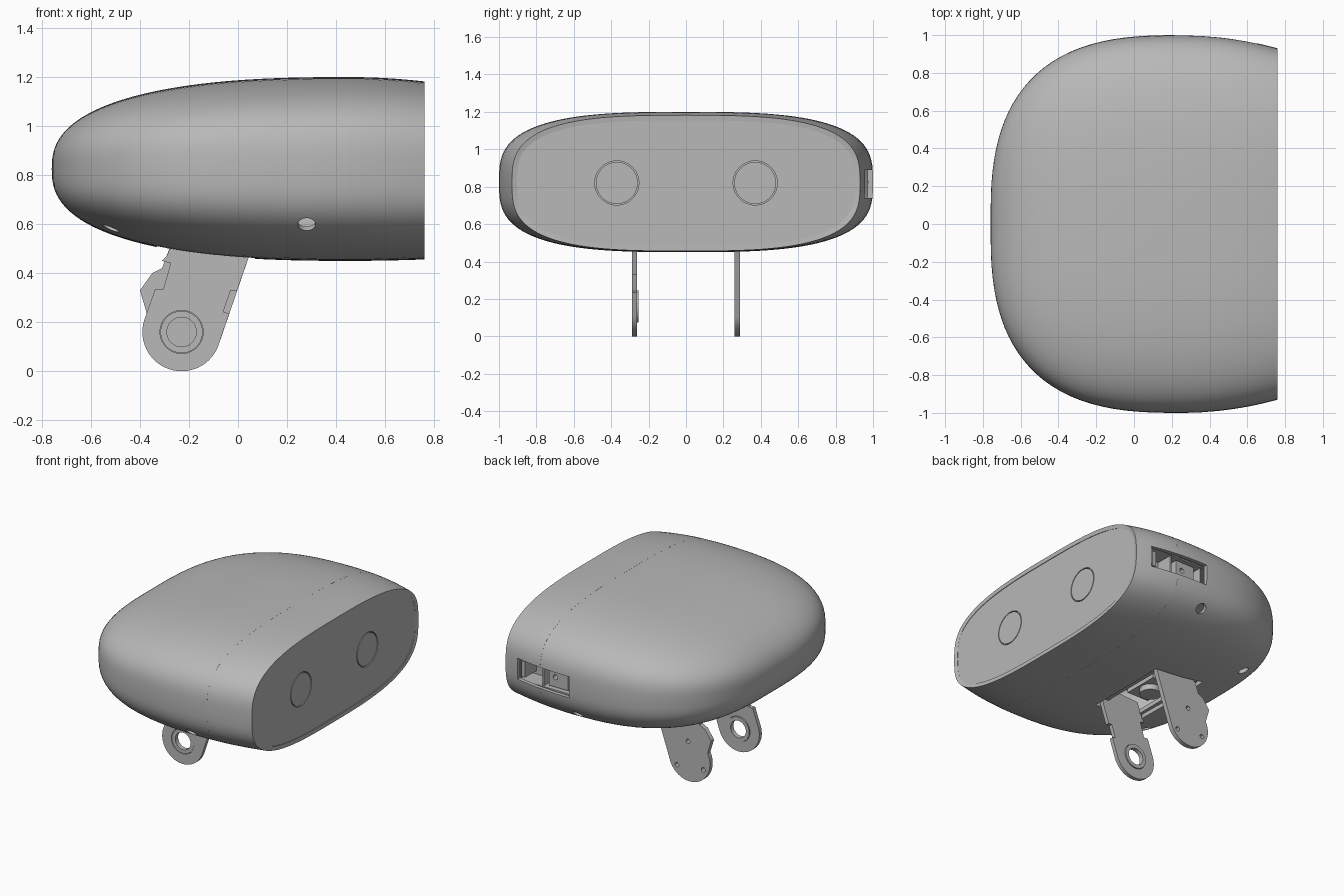
import bpy, bmesh, math
from mathutils import Vector

cube = bpy.data.objects.get("Cube")
if cube:
    bpy.data.objects.remove(cube, do_unlink=True)

grey = bpy.data.materials.new("plain grey")
grey.use_nodes = True
COLOR = (0.48, 0.48, 0.48, 1)
grey.diffuse_color = COLOR
grey.node_tree.nodes["Principled BSDF"].inputs["Base Color"].default_value = COLOR


def make(name, bm, smooth=False):
    bm.normal_update()
    bmesh.ops.recalc_face_normals(bm, faces=bm.faces)
    mesh = bpy.data.meshes.new(name)
    bm.to_mesh(mesh)
    bm.free()
    obj = bpy.data.objects.new(name, mesh)
    bpy.context.collection.objects.link(obj)
    mesh.materials.append(grey)
    if smooth:
        shade(obj)
    return obj


def activate(obj):
    bpy.ops.object.select_all(action='DESELECT')
    obj.select_set(True)
    bpy.context.view_layer.objects.active = obj


def shade(obj):
    activate(obj)
    bpy.ops.object.shade_smooth_by_angle(angle=math.radians(30))


def box(name, lo, hi):
    bm = bmesh.new()
    bmesh.ops.create_cube(bm, size=1)
    for v in bm.verts:
        v.co = [l + (c + 0.5) * (h - l) for c, l, h in zip(v.co, lo, hi)]
    return make(name, bm)


def cylinder(name, centre, axis, radius, depth, sides=40):
    bm = bmesh.new()
    bmesh.ops.create_cone(bm, cap_ends=True, segments=sides, radius1=radius,
                          radius2=radius, depth=depth)
    turn = Vector(axis).to_track_quat('Z', 'Y')
    for v in bm.verts:
        v.co = turn @ v.co + Vector(centre)
    return make(name, bm, True)


def cut(obj, cutter):
    activate(obj)
    mod = obj.modifiers.new("cut", 'BOOLEAN')
    mod.operation, mod.solver, mod.object = 'DIFFERENCE', 'EXACT', cutter
    bpy.ops.object.modifier_apply(modifier=mod.name)
    bpy.data.objects.remove(cutter, do_unlink=True)


# Pod cross-sections: superellipses swept along x
NOSE, SEAM, FACE, MID = -0.76, 0.45, 0.76, 0.825
SIDES = 112


def swell(x, peak, power):
    u = max(0, (peak - x) / (peak - NOSE))
    return max(0, 1 - u ** power) ** (1 / power)


def section(x, shrink=0):
    w, h, mid = swell(x, 0.25, 2.75), 0.375 * swell(x, SEAM, 2.5), MID
    if x > 0.25:
        w -= 0.07 * ((x - 0.25) / 0.51) ** 2
    if x > SEAM:
        drop = ((x - SEAM) / 0.31) ** 2
        h -= 0.012 * drop
        mid -= 0.006 * drop
    pts = []
    for i in range(SIDES):
        a = math.tau * i / SIDES
        c, s = math.cos(a), math.sin(a)
        pts.append((x, (w - shrink) * math.copysign(abs(c) ** 0.65, c),
                    mid + (h - shrink) * math.copysign(abs(s) ** 0.65, s)))
    return pts


def loft(bm, rings):
    loops = [[bm.verts.new(p) for p in r] for r in rings]
    for a, b in zip(loops, loops[1:]):
        for i in range(SIDES):
            j = (i + 1) % SIDES
            bm.faces.new((a[i], a[j], b[j], b[i]))
    return loops


def hollow(obj):
    activate(obj)
    mod = obj.modifiers.new("wall", 'SOLIDIFY')
    mod.thickness, mod.offset = 0.028, -1
    bpy.ops.object.modifier_apply(modifier=mod.name)


# Rear shell with rounded nose
GAP = 0.0002
bm = bmesh.new()
rings = [section(NOSE + (SEAM - GAP - NOSE) * (i / 30) ** 2.3) for i in range(2, 31)]
loops = loft(bm, rings)
tip = bm.verts.new((NOSE, 0, MID))
for i in range(SIDES):
    bm.faces.new((tip, loops[0][(i + 1) % SIDES], loops[0][i]))
rear_shell = make("rear_shell", bm)
hollow(rear_shell)

# Front shell band
bm = bmesh.new()
loft(bm, [section(SEAM + GAP + (FACE - SEAM - GAP) * i / 8) for i in range(9)])
front_shell = make("front_shell", bm)
hollow(front_shell)

# Recessed face plate with two ring grooves
bm = bmesh.new()
loops = loft(bm, [section(FACE - 0.03, 0.022), section(FACE - 0.008, 0.022)])
for loop in (loops[0], loops[-1]):
    bm.faces.new(loop)
face_plate = make("face_plate", bm)
for y in (-0.37, 0.37):
    cut(face_plate, cylinder("lens_cut", (FACE, y, 0.82), (1, 0, 0), 0.118, 0.08, 64))
    cylinder("lens_disc", (FACE - 0.02, y, 0.82), (1, 0, 0), 0.112, 0.024, 64)
    cylinder("lens_back", (FACE - 0.04, y, 0.82), (1, 0, 0), 0.14, 0.018, 64)
shade(face_plate)

# Side window, underside slot and drain holes
for shell in (rear_shell, front_shell):
    cut(shell, box("window_cut", (0.215, 0.9, 0.74), (0.65, 1.1, 0.89)))
cut(rear_shell, box("slot_cut", (-0.33, -0.31, 0.3), (0.07, 0.31, 0.6)))
for s, x in ((-1, 0.28), (1, 0.2)):
    cut(rear_shell, cylinder("hole_cut", (x, s * 0.92, 0.6), (0, s, -0.6), 0.036, 0.18))
    cut(rear_shell, cylinder("hole_cut", (-0.52, s * 0.5, 0.58), (-0.3, s * 0.4, -1), 0.036, 0.14))
shade(rear_shell)
shade(front_shell)

# Socket bay behind the window
box("bay_back", (0.205, 0.79, 0.72), (0.66, 0.81, 0.91))
for z in (0.725, 0.895):
    box("bay_shelf", (0.205, 0.8, z), (0.66, 0.94, z + 0.01))
for x in (0.205, 0.46, 0.645):
    box("bay_wall", (x, 0.8, 0.73), (x + 0.012, 0.93, 0.9))
socket = box("socket_block", (0.27, 0.811, 0.75), (0.42, 0.93, 0.88))
cut(socket, cylinder("socket_cut", (0.37, 0.93, 0.82), (0, 1, 0), 0.018, 0.08, 20))
box("end_clip", (0.6, 0.811, 0.76), (0.63, 0.94, 0.87))

# Leg plates: tilted outlines with a round foot
FOOT = (-0.23, 0.16)


def plate(name, left, right, y0, y1):
    arc = [math.radians(161 + 180 * i / 32) for i in range(33)]
    foot = [(FOOT[0] + 0.16 * math.cos(a), FOOT[1] + 0.16 * math.sin(a)) for a in arc]
    bm = bmesh.new()
    face = bm.faces.new([bm.verts.new((x, y0, z)) for x, z in left + foot + right])
    ext = bmesh.ops.extrude_face_region(bm, geom=[face], use_keep_orig=True)["geom"]
    bmesh.ops.translate(bm, vec=(0, y1 - y0, 0),
                        verts=[g for g in ext if isinstance(g, bmesh.types.BMVert)])
    return make(name, bm)


bearing_leg = plate("bearing_leg",
                    [(-0.25, 0.58), (-0.29, 0.47), (-0.31, 0.45), (-0.275, 0.44),
                     (-0.305, 0.335), (-0.338, 0.335)],
                    [(-0.036, 0.235), (-0.06, 0.243), (-0.03, 0.33), (-0.003, 0.33),
                     (0.09, 0.6)], -0.29, -0.262)
cut(bearing_leg, cylinder("bore_cut", (FOOT[0], -0.27, FOOT[1]), (0, 1, 0), 0.088, 0.1, 48))
bearing = cylinder("bearing_ring", (FOOT[0], -0.271, FOOT[1]), (0, 1, 0), 0.086, 0.032, 48)
cut(bearing, cylinder("bore_cut", (FOOT[0], -0.27, FOOT[1]), (0, 1, 0), 0.06, 0.1, 48))
shade(bearing)
shade(bearing_leg)

horn_leg = plate("horn_leg",
                 [(-0.25, 0.58), (-0.31, 0.42), (-0.35, 0.4), (-0.4, 0.33), (-0.372, 0.235)],
                 [(0.09, 0.6)], 0.258, 0.29)
for k in range(3):
    a = math.radians(85 + 120 * k)
    cut(horn_leg, cylinder("screw_cut", (FOOT[0] + 0.12 * math.cos(a), 0.27,
                                         FOOT[1] + 0.12 * math.sin(a)), (0, 1, 0), 0.016, 0.1, 20))
shade(horn_leg)

# Mount inside the slot: cross bars, motor and hub
for x in (-0.29, 0.0, 0.045):
    box("cross_bar", (x, -0.3, 0.5), (x + 0.025, 0.3, 0.53))
box("motor_block", (-0.2, -0.1, 0.5), (-0.03, 0.16, 0.75))
cylinder("motor_hub", (-0.115, 0.03, 0.49), (0, 0, 1), 0.07, 0.06)
box("mount_plate", (-0.4, -0.4, 0.74), (0.2, 0.4, 0.76))
